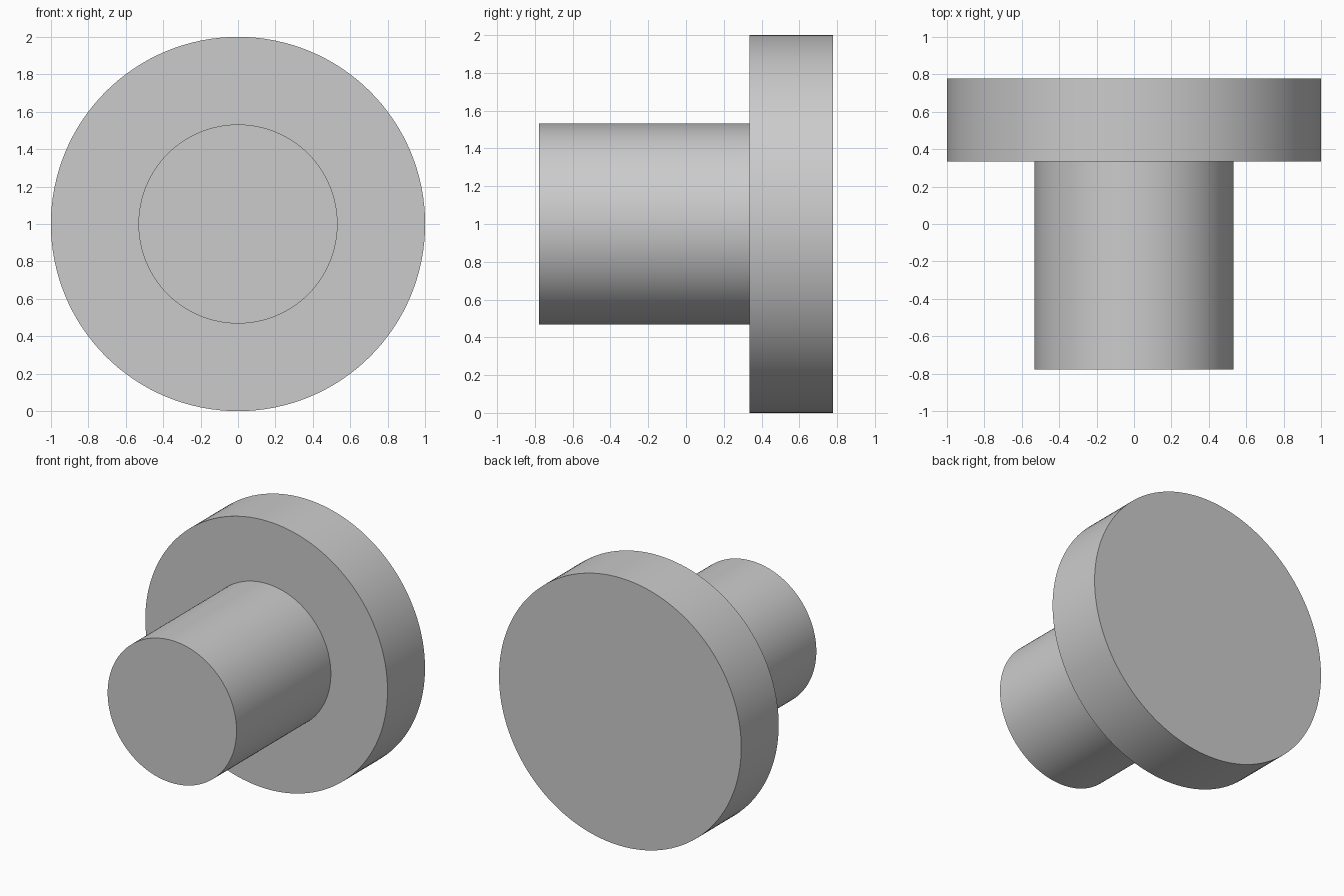
import bpy
import bmesh
from math import radians
from mathutils import Matrix, Vector

cube = bpy.data.objects.get("Cube")
if cube:
    bpy.data.objects.remove(cube, do_unlink=True)

HEAD_RADIUS, SHAFT_RADIUS = 1.0, 0.532
FRONT, SHOULDER, BACK = -0.777, 0.335, 0.777
SEGMENTS = 128

# Plain grey metal
grey = bpy.data.materials.new("light grey")
grey.use_nodes = True
grey.diffuse_color = (0.6, 0.6, 0.6, 1)
grey.node_tree.nodes["Principled BSDF"].inputs["Base Color"].default_value = grey.diffuse_color


def extrude_cap(bm, face, offset):
    """Extrude a cap along y and return the new cap."""
    result = bmesh.ops.extrude_face_region(bm, geom=[face])["geom"]
    bmesh.ops.delete(bm, geom=[face], context='FACES_ONLY')
    verts = [v for v in result if isinstance(v, bmesh.types.BMVert)]
    bmesh.ops.translate(bm, verts=verts, vec=Vector((0, offset, 0)))
    return next(f for f in result if isinstance(f, bmesh.types.BMFace))


# Wide head: a disc lying along y
bm = bmesh.new()
depth = BACK - SHOULDER
place = Matrix.Translation((0, (BACK + SHOULDER) / 2, HEAD_RADIUS)) @ Matrix.Rotation(radians(90), 4, 'X')
bmesh.ops.create_cone(bm, cap_ends=True, segments=SEGMENTS, radius1=HEAD_RADIUS,
                      radius2=HEAD_RADIUS, depth=depth, matrix=place)

# Shoulder ring, then the shaft pulled out of the head's front face
front = min(bm.faces, key=lambda f: f.calc_center_median().y)
inner = extrude_cap(bm, front, 0)
ratio = SHAFT_RADIUS / HEAD_RADIUS
for v in inner.verts:
    v.co.x *= ratio
    v.co.z = HEAD_RADIUS + (v.co.z - HEAD_RADIUS) * ratio
extrude_cap(bm, inner, FRONT - SHOULDER)
bmesh.ops.recalc_face_normals(bm, faces=bm.faces)

mesh = bpy.data.meshes.new("flanged_pin")
bm.to_mesh(mesh)
bm.free()
mesh.materials.append(grey)
pin = bpy.data.objects.new("flanged_pin", mesh)
bpy.context.collection.objects.link(pin)

# Smooth round walls with crisp rims
bpy.ops.object.select_all(action='DESELECT')
pin.select_set(True)
bpy.context.view_layer.objects.active = pin
bpy.ops.object.shade_smooth_by_angle(angle=radians(30))
